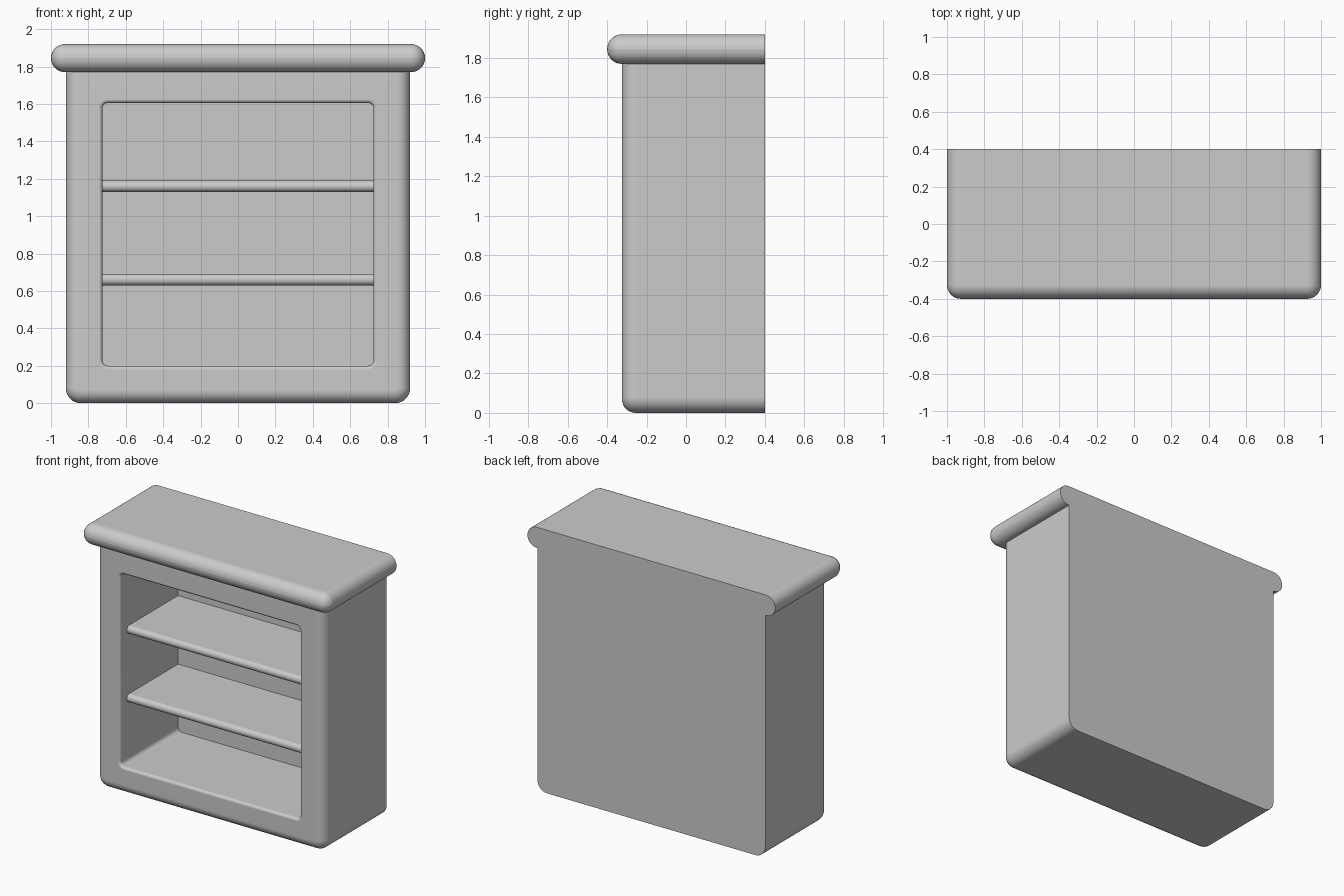
import bpy, bmesh
from math import sin, cos, pi

cube = bpy.data.objects.get("Cube")
if cube:
    bpy.data.objects.remove(cube, do_unlink=True)

grey = bpy.data.materials.new("plain grey")
grey.use_nodes = True
grey.diffuse_color = (0.6, 0.6, 0.6, 1)
grey.node_tree.nodes["Principled BSDF"].inputs["Base Color"].default_value = grey.diffuse_color

BACK = 0.4      # flat back plane
FRONT = -0.325  # front plane of the cabinet frame
STEPS = 8       # segments in each rounded edge


def finish(name, bm):
    """Turn a bmesh into a smooth shaded object with crisp flat faces."""
    bmesh.ops.recalc_face_normals(bm, faces=bm.faces)
    mesh = bpy.data.meshes.new(name)
    bm.to_mesh(mesh)
    bm.free()
    mesh.materials.append(grey)
    obj = bpy.data.objects.new(name, mesh)
    bpy.context.collection.objects.link(obj)
    bpy.ops.object.select_all(action='DESELECT')
    obj.select_set(True)
    bpy.context.view_layer.objects.active = obj
    bpy.ops.object.shade_smooth_by_angle(angle=pi / 6)
    weighted = obj.modifiers.new("even_normals", 'WEIGHTED_NORMAL')
    weighted.keep_sharp = True


def ring(bm, half_width, bottom, top, radius, y):
    """Rounded rectangle of vertices, upright at depth y."""
    corners = [(1, top, 0), (-1, top, 1), (-1, bottom, 2), (1, bottom, 3)]
    verts = []
    for side, z, quarter in corners:
        cx = side * (half_width - radius)
        cz = z - radius if z == top else z + radius
        for i in range(STEPS + 1):
            a = (quarter + i / STEPS) * pi / 2
            verts.append(bm.verts.new((cx + radius * cos(a), y, cz + radius * sin(a))))
    return verts


def rounded_board(name, half_width, front, back, bottom, top, radius, is_round):
    """Box whose edges chosen by is_round(midpoint, direction) are rounded."""
    bm = bmesh.new()
    bmesh.ops.create_cube(bm, size=1)
    for v in bm.verts:
        v.co.x *= 2 * half_width
        v.co.y = front if v.co.y < 0 else back
        v.co.z = bottom if v.co.z < 0 else top
    edges = [e for e in bm.edges
             if is_round((e.verts[0].co + e.verts[1].co) / 2, e.verts[0].co - e.verts[1].co)]
    bmesh.ops.bevel(bm, geom=edges, offset=radius, offset_type='OFFSET',
                    segments=STEPS, profile=0.5, affect='EDGES')
    finish(name, bm)


# Cabinet: one skin from the back, round the frame and into the recess
bm = bmesh.new()
outer, lip = 0.07, 0.02
rings = [ring(bm, 0.92, 0, 1.85, 0.08, BACK)]
for i in range(STEPS + 1):
    a = i / STEPS * pi / 2
    inset = outer * (1 - cos(a))
    rings.append(ring(bm, 0.92 - inset, inset, 1.85 - inset, 0.08 - inset,
                      FRONT + outer * (1 - sin(a))))
for i in range(STEPS + 1):
    a = i / STEPS * pi / 2
    grow = lip * (1 - sin(a))
    rings.append(ring(bm, 0.725 + grow, 0.2 - grow, 1.605 + grow, 0.03 + grow,
                      FRONT + lip * (1 - cos(a))))
rings.append(ring(bm, 0.725, 0.2, 1.605, 0.03, 0.345))
for a, b in zip(rings, rings[1:]):
    for i in range(len(a)):
        j = (i + 1) % len(a)
        bm.faces.new((a[i], a[j], b[j], b[i]))
bm.faces.new(rings[0])
bm.faces.new(rings[-1])
finish("cabinet_body", bm)

# Overhanging top with every edge rounded except those on the back
rounded_board("top_board", 1, -0.4, BACK, 1.77, 1.92, 0.0745,
              lambda mid, d: mid.y < BACK - 0.01)

# Two shelves with round noses
for name, z in (("lower_shelf", 0.63), ("upper_shelf", 1.13)):
    rounded_board(name, 0.74, -0.245, 0.36, z, z + 0.06, 0.0295,
                  lambda mid, d: mid.y < -0.2 and abs(d.x) > 1)
